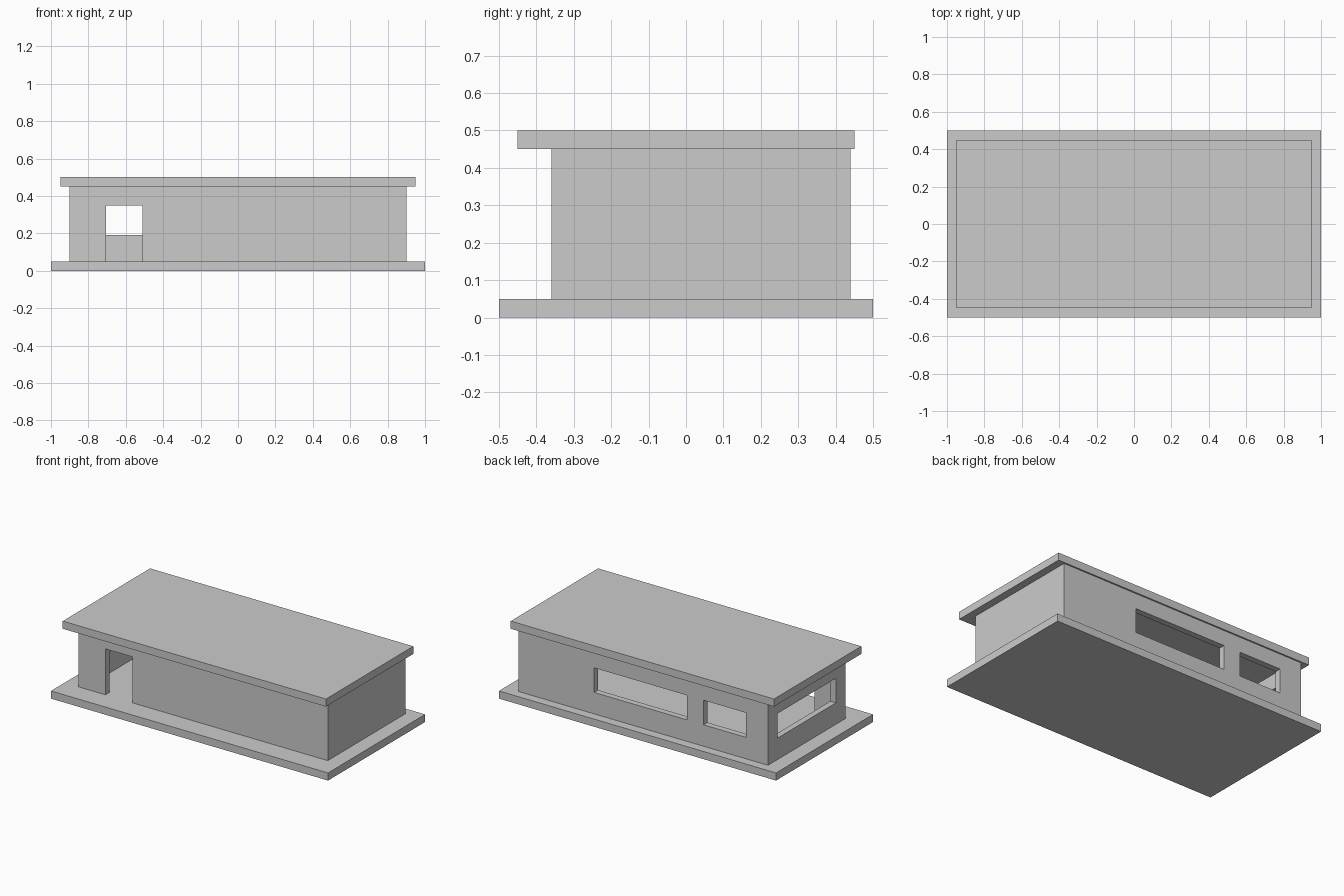
import bpy
import bmesh

if "Cube" in bpy.data.objects:
    bpy.data.objects.remove(bpy.data.objects["Cube"])

# One flat colour for the whole building
grey = bpy.data.materials.new("light_grey")
grey.diffuse_color = (0.6, 0.6, 0.6, 1)
grey.use_nodes = True
grey.node_tree.nodes["Principled BSDF"].inputs["Base Color"].default_value = grey.diffuse_color


def box(name, x, y, z):
    """Box spanning the given (min, max) ranges."""
    bm = bmesh.new()
    bmesh.ops.create_cube(bm, size=1)
    for v in bm.verts:
        v.co = [r[0] if c < 0 else r[1] for c, r in zip(v.co, (x, y, z))]
    mesh = bpy.data.meshes.new(name)
    bm.to_mesh(mesh)
    bm.free()
    mesh.materials.append(grey)
    ob = bpy.data.objects.new(name, mesh)
    bpy.context.collection.objects.link(ob)
    return ob


def cut(target, x, y, z):
    """Subtract a box from the target and discard the cutter."""
    cutter = box("cutter", x, y, z)
    cutter.hide_render = True
    mod = target.modifiers.new("cut", 'BOOLEAN')
    mod.operation = 'DIFFERENCE'
    mod.solver = 'EXACT'
    mod.object = cutter
    bpy.context.view_layer.objects.active = target
    bpy.ops.object.modifier_apply(modifier=mod.name)
    bpy.data.objects.remove(cutter)


X, Y0, Y1, T = 0.9, -0.36, 0.44, 0.04   # wall outline and thickness
SILL, HEAD = 0.19, 0.35                 # window heights

# Ground slab and overhanging flat roof
box("base_slab", (-1, 1), (-0.5, 0.5), (0, 0.05))
box("roof", (-0.95, 0.95), (-0.45, 0.45), (0.45, 0.5))

# Hollow walls
walls = box("walls", (-X, X), (Y0, Y1), (0.05, 0.45))
cut(walls, (-X + T, X - T), (Y0 + T, Y1 - T), (0, 0.6))

# Front doorway
cut(walls, (-0.705, -0.51), (Y0 - 0.1, Y0 + 0.1), (0, HEAD))

# Two back windows
for span in ((-0.315, 0.355), (-0.74, -0.435)):
    cut(walls, span, (Y1 - 0.1, Y1 + 0.1), (SILL, HEAD))

# Left side window
cut(walls, (-X - 0.1, -X + 0.1), (-0.26, 0.34), (SILL, HEAD))
